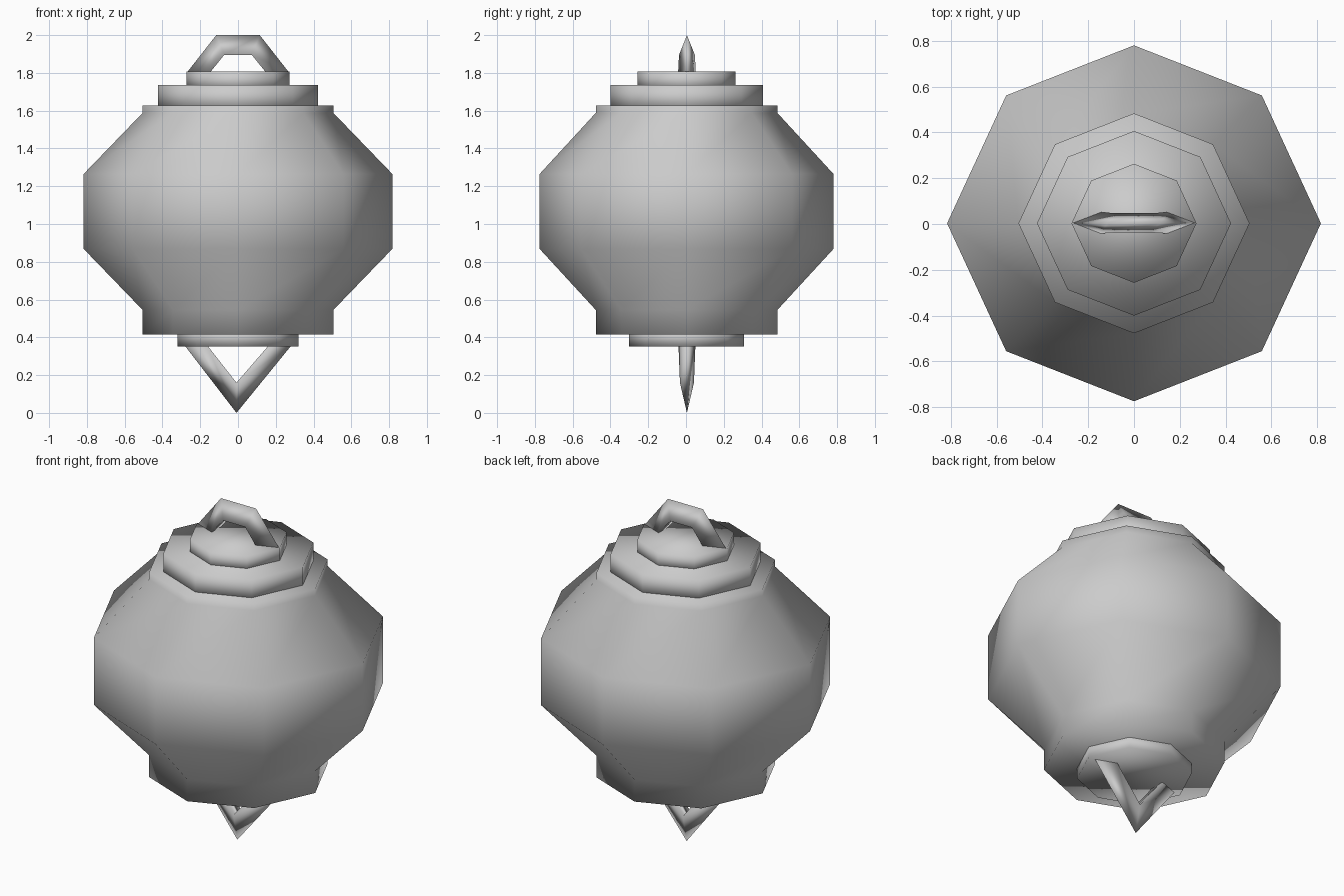
import bpy, bmesh

cube = bpy.data.objects.get("Cube")
if cube:
    bpy.data.objects.remove(cube)

grey = bpy.data.materials.new("plain grey")
grey.use_nodes = True
colour = (0.6, 0.6, 0.6, 1)
grey.diffuse_color = colour
grey.node_tree.nodes["Principled BSDF"].inputs["Base Color"].default_value = colour

# Slightly squashed octagon, corners on the axes
DIAG, SIDE = 0.684, 0.952
OCTAGON = [(1, 0), (DIAG, DIAG), (0, SIDE), (-DIAG, DIAG),
           (-1, 0), (-DIAG, -DIAG), (0, -SIDE), (DIAG, -DIAG)]


def loft(name, sections):
    """Skin a closed solid through equal-length rings of points."""
    bm = bmesh.new()
    rings = [[bm.verts.new(p) for p in s] for s in sections]
    for a, b in zip(rings, rings[1:]):
        n = len(a)
        for i in range(n):
            j = (i + 1) % n
            bm.faces.new((a[i], a[j], b[j], b[i]))
    bm.faces.new(rings[0])
    bm.faces.new(rings[-1])
    bmesh.ops.recalc_face_normals(bm, faces=bm.faces)
    for f in bm.faces:
        f.smooth = True
    mesh = bpy.data.meshes.new(name)
    bm.to_mesh(mesh)
    bm.free()
    mesh.materials.append(grey)
    obj = bpy.data.objects.new(name, mesh)
    bpy.context.collection.objects.link(obj)
    return obj


def turned(name, profile):
    """Octagonal solid from (radius, height) pairs."""
    return loft(name, [[(x * r, y * r + 0.003, z) for x, y in OCTAGON]
                       for r, z in profile])


def bar(name, path):
    """Three-sided bar: sharp outer ridge, flat inner side."""
    return loft(name, [[(xo, 0.005, zo), (xi, 0.005 - w, zi), (xi, 0.005 + w, zi)]
                       for xo, zo, xi, zi, w in path])


# Lantern body and stacked tiers
turned("body", [(0.505, 0.415), (0.505, 0.545), (0.817, 0.868),
                (0.817, 1.265), (0.505, 1.588), (0.505, 1.628)])
turned("lower_cap", [(0.424, 1.60), (0.424, 1.735)])
turned("upper_cap", [(0.273, 1.71), (0.273, 1.808)])
turned("base_plate", [(0.32, 0.352), (0.32, 0.44)])

# Carrying loop on top
half = [(0.272, 1.80, 0.15, 1.80, 0.047), (0.115, 2.0, 0.073, 1.895, 0.042)]
mirrored = [(-a, b, -c, d, w) for a, b, c, d, w in reversed(half)]
bar("top_handle", half + mirrored)

# Pointed loop hanging below
leg = (0.285, 0.36, 0.165, 0.36, 0.045)
tip = (-0.008, 0.0, -0.008, 0.16, 0.037)
bar("bottom_loop", [leg, tip, (-leg[0], leg[1], -leg[2]) + leg[3:]])
